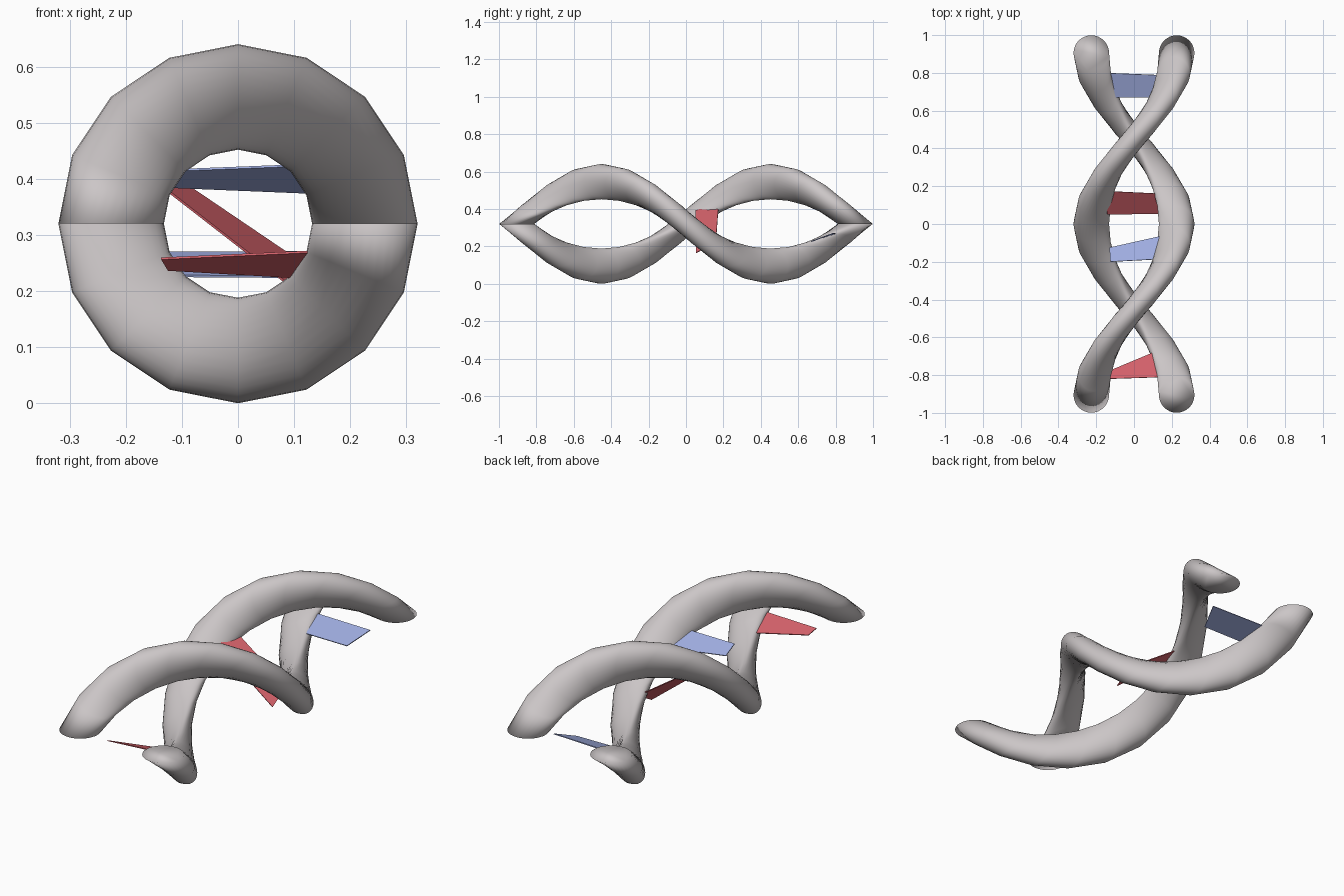
import bpy, bmesh, math
from mathutils import Matrix, Vector

cube = bpy.data.objects.get("Cube")
if cube:
    bpy.data.objects.remove(cube, do_unlink=True)

MID_Z, COIL_R, TUBE_R, HALF = 0.32, 0.226, 0.094, 0.905
STEPS, SIDES = 16, 32


def material(name, rgb):
    mat = bpy.data.materials.new(name)
    mat.use_nodes = True
    mat.diffuse_color = (*rgb, 1)
    mat.node_tree.nodes["Principled BSDF"].inputs["Base Color"].default_value = (*rgb, 1)
    return mat


GREY = material("warm grey", (0.6, 0.565, 0.57))
RED = material("soft red", (0.66, 0.12, 0.145))
BLUE = material("soft blue", (0.35, 0.42, 0.75))


def finish(name, bm, mat):
    bmesh.ops.recalc_face_normals(bm, faces=bm.faces)
    mesh = bpy.data.meshes.new(name)
    bm.to_mesh(mesh)
    bm.free()
    mesh.materials.append(mat)
    obj = bpy.data.objects.new(name, mesh)
    bpy.context.collection.objects.link(obj)
    return obj


# Strand: a flat circle screwed one full turn about the y axis, with closed ends
def strand(name, side):
    bm = bmesh.new()
    rings = []
    for i in range(STEPS + 1):
        f = i / STEPS
        turn = Matrix.Rotation(math.tau * f, 4, 'Y')
        shift = Vector((0, HALF * (2 * f - 1), MID_Z))
        ring = []
        for k in range(SIDES):
            a = math.tau * k / SIDES
            p = Vector((side * COIL_R + TUBE_R * math.cos(a), TUBE_R * math.sin(a), 0))
            ring.append(bm.verts.new(turn @ p + shift))
        rings.append(ring)
    for r, s in zip(rings, rings[1:]):
        for k in range(SIDES):
            n = (k + 1) % SIDES
            bm.faces.new((r[k], r[n], s[n], s[k]))
    bm.faces.new(rings[0])
    bm.faces.new(rings[-1])
    for face in bm.faces:
        face.smooth = True
    return finish(name, bm, GREY)


strand("left_start_strand", 1)
strand("right_start_strand", -1)


# Rung: a thin tapered plate given by its four corners
def rung(name, corners, mat):
    bm = bmesh.new()
    bm.faces.new([bm.verts.new(c) for c in corners])
    obj = finish(name, bm, mat)
    mod = obj.modifiers.new("thickness", 'SOLIDIFY')
    mod.thickness = 0.004
    mod.offset = 0


rung("front_rung", [(-0.137, -0.82, 0.258), (0.17, -0.81, 0.272),
                    (0.15, -0.66, 0.222), (-0.125, -0.775, 0.238)], RED)
rung("front_middle_rung", [(-0.125, -0.2, 0.415), (0.16, -0.185, 0.426),
                           (0.16, -0.06, 0.374), (-0.13, -0.125, 0.386)], BLUE)
rung("back_middle_rung", [(-0.14, 0.05, 0.39), (0.15, 0.055, 0.165),
                          (0.15, 0.16, 0.225), (-0.16, 0.175, 0.435)], RED)
rung("back_rung", [(-0.15, 0.67, 0.227), (0.125, 0.67, 0.225),
                   (0.17, 0.787, 0.27), (-0.16, 0.8, 0.268)], BLUE)
